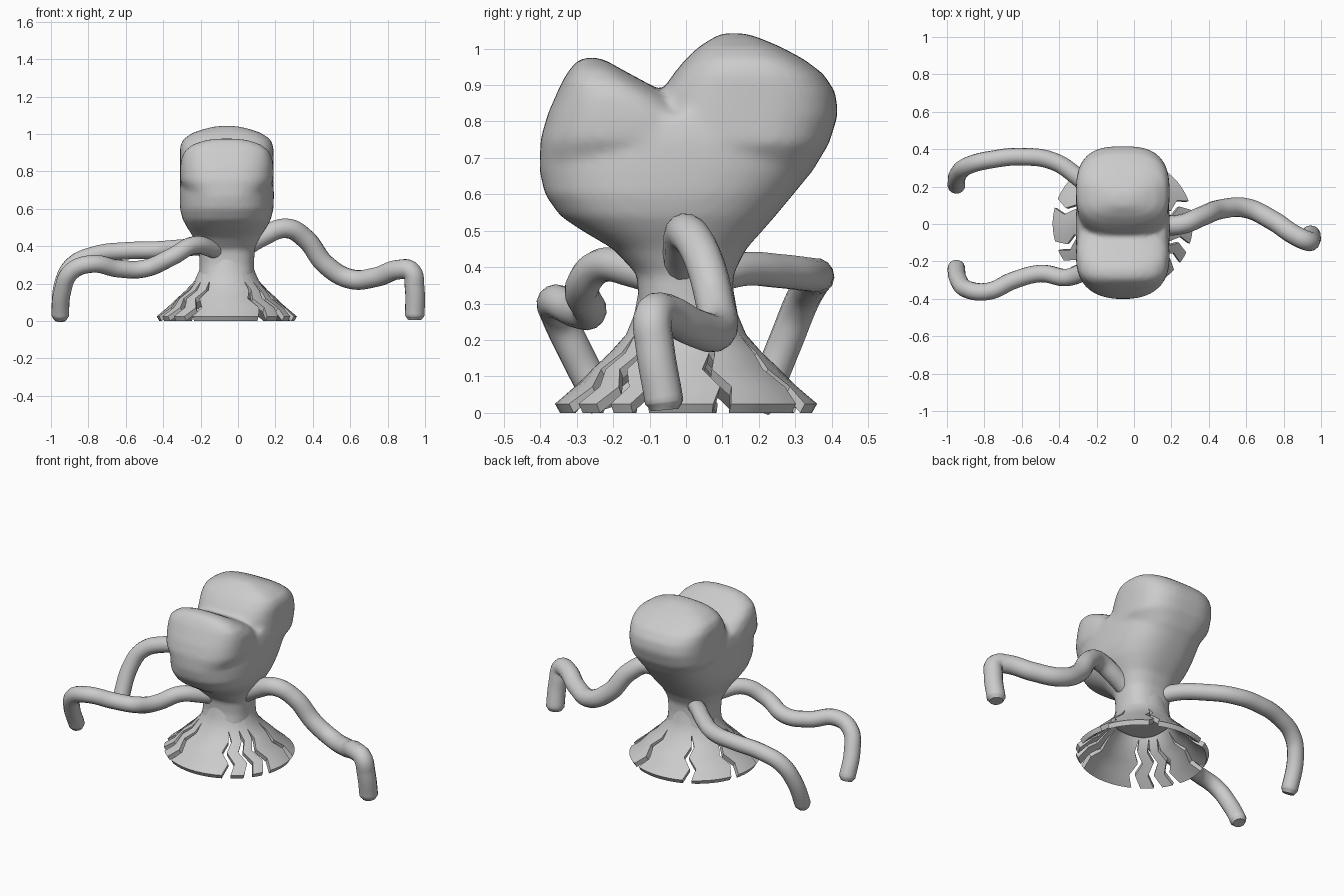
import bpy, bmesh, math
from mathutils import Vector

cube = bpy.data.objects.get("Cube")
if cube:
    bpy.data.objects.remove(cube, do_unlink=True)

CX = -0.06  # body axis

clay = bpy.data.materials.new("plain grey")
clay.use_nodes = True
clay.diffuse_color = (0.6, 0.6, 0.6, 1)
clay.node_tree.nodes["Principled BSDF"].inputs["Base Color"].default_value = (0.6, 0.6, 0.6, 1)


def activate(ob):
    bpy.ops.object.select_all(action="DESELECT")
    ob.select_set(True)
    bpy.context.view_layer.objects.active = ob


def finish(name, bm):
    bmesh.ops.recalc_face_normals(bm, faces=bm.faces)
    me = bpy.data.meshes.new(name)
    bm.to_mesh(me)
    bm.free()
    me.materials.append(clay)
    ob = bpy.data.objects.new(name, me)
    bpy.context.collection.objects.link(ob)
    return ob


def loft(bm, rings, power, n=48):
    """Stack rounded-box rings given as (z, y min, y max, half width)."""
    loops = []
    for z, y0, y1, hx in rings:
        loop = []
        for i in range(n):
            t = math.tau * i / n
            c, s = math.cos(t), math.sin(t)
            x = math.copysign(abs(c) ** (2 / power), c) * hx
            y = (y0 + y1) / 2 + math.copysign(abs(s) ** (2 / power), s) * (y1 - y0) / 2
            loop.append(bm.verts.new((CX + x, y, z)))
        loops.append(loop)
    for a, b in zip(loops, loops[1:]):
        for i in range(n):
            j = (i + 1) % n
            bm.faces.new((a[i], a[j], b[j], b[i]))
    bm.faces.new(loops[0])
    bm.faces.new(loops[-1])


# Heart-shaped body: trunk with two lobes, fused into one skin
bm = bmesh.new()
loft(bm, [(0.2, -.15, .15, .15), (0.3, -.13, .13, .145), (0.38, -.135, .13, .15),
          (0.45, -.2, .165, .18), (0.5, -.285, .21, .212), (0.54, -.345, .245, .235),
          (0.6, -.388, .295, .25), (0.67, -.403, .352, .252), (0.75, -.398, .395, .25),
          (0.82, -.375, .415, .235)], 2.5)
loft(bm, [(0.66, -.402, .1, .2), (0.75, -.4, .08, .25), (0.82, -.38, .03, .25),
          (0.87, -.358, -.04, .243), (0.91, -.34, -.115, .225), (0.945, -.318, -.18, .18),
          (0.965, -.3, -.215, .12), (0.975, -.28, -.24, .06)], 2.6)
loft(bm, [(0.66, -.1, .345, .2), (0.74, -.1, .393, .25), (0.82, -.09, .418, .25),
          (0.88, -.068, .41, .25), (0.93, -.035, .378, .25), (0.97, -.002, .325, .235),
          (1.005, .035, .26, .185), (1.03, .075, .2, .11), (1.042, .1, .16, .05)], 2.8)
body = finish("body", bm)
mod = body.modifiers.new("fuse", "REMESH")
mod.mode = "VOXEL"
mod.voxel_size = 0.014
mod.use_smooth_shade = True
mod = body.modifiers.new("soften", "SMOOTH")
mod.factor = 0.5
mod.iterations = 7
activate(body)
for m in list(body.modifiers):
    bpy.ops.object.modifier_apply(modifier=m.name)
bpy.ops.object.shade_smooth()


# Flared skirt, split into panels by jagged cracks
SLOPE = [(.135, .34), (.148, .27), (.172, .215), (.218, .165),
         (.268, .12), (.318, .072), (.375, .025)]
ZIGZAG = [0, 0, 0, 3, -4, 4, -1]
GAP = [0, 0, 0, 2.2, 3, 3.2, 4]
CRACKS = [17, 62, 118, 163, 200, 218, 238, 302, 322, 340]


def panel(name, start, end):
    bm = bmesh.new()
    n = max(2, round((end - start) / 7))
    rows = []
    for k, (r, z) in enumerate(SLOPE):
        shift = ZIGZAG[k]
        a0, a1 = start + shift + GAP[k], end + shift - GAP[k]
        row = []
        for i in range(n + 1):
            a = math.radians(a0 + (a1 - a0) * i / n)
            row.append(bm.verts.new((CX + r * math.cos(a), r * .96 * math.sin(a), z)))
        rows.append(row)
    for a, b in zip(rows, rows[1:]):
        for i in range(n):
            bm.faces.new((a[i], b[i], b[i + 1], a[i + 1]))
    # Inner wall, thickened towards the axis and the ground
    skin = list(bm.faces)
    border = [e for e in bm.edges if e.is_boundary]
    inner = {}
    for k, row in enumerate(rows):
        for v in row:
            out = Vector((v.co.x - CX, v.co.y, 0)).normalized()
            drop = 0.025 * min(1, k / 3)
            inner[v] = bm.verts.new(v.co - out * 0.014 - Vector((0, 0, drop)))
    for f in skin:
        bm.faces.new([inner[v] for v in reversed(f.verts)])
    for e in border:
        a, b = e.verts
        bm.faces.new((a, b, inner[b], inner[a]))
    ob = finish(name, bm)
    activate(ob)
    bpy.ops.object.shade_smooth_by_angle(angle=math.radians(30))


for i, start in enumerate(CRACKS):
    end = CRACKS[i + 1] if i + 1 < len(CRACKS) else CRACKS[0] + 360
    panel(f"skirt_panel_{i + 1}", start, end)


# Long curling arms
def arm(name, points, thick):
    cu = bpy.data.curves.new(name, "CURVE")
    cu.dimensions = "3D"
    cu.bevel_depth = thick
    cu.bevel_resolution = 5
    cu.resolution_u = 8
    cu.use_fill_caps = True
    sp = cu.splines.new("BEZIER")
    sp.bezier_points.add(len(points) - 1)
    for bp, co in zip(sp.bezier_points, points):
        bp.co = co
        bp.handle_left_type = bp.handle_right_type = "AUTO"
    sp.bezier_points[-1].radius = 0.72
    cu.materials.append(clay)
    ob = bpy.data.objects.new(name, cu)
    bpy.context.collection.objects.link(ob)
    activate(ob)
    bpy.ops.object.convert(target="MESH")
    bpy.ops.object.shade_smooth_by_angle(angle=math.radians(50))


arm("left_arm", [(.0, -.01, .37), (.13, -.01, .45), (.26, 0, .495), (.36, .04, .44), (.47, .08, .3),
                 (.6, .085, .225), (.74, .02, .235), (.86, -.06, .275), (.925, -.09, .265),
                 (.944, -.085, .18), (.945, -.06, .03), (.945, -.058, .008)], .053)
arm("rear_right_arm", [(-.1, .06, .37), (-.2, .16, .395), (-.3, .25, .39), (-.43, .335, .38),
                       (-.6, .36, .375), (-.76, .345, .355), (-.88, .315, .3), (-.935, .275, .2),
                       (-.95, .205, .03), (-.95, .195, .008)], .047)
arm("front_right_arm", [(-.09, -.05, .36), (-.15, -.14, .39), (-.24, -.23, .405), (-.35, -.285, .345),
                        (-.5, -.265, .28), (-.64, -.3, .28), (-.78, -.36, .305),
                        (-.89, -.35, .265), (-.938, -.3, .16), (-.95, -.235, .03),
                        (-.95, -.228, .008)], .047)
